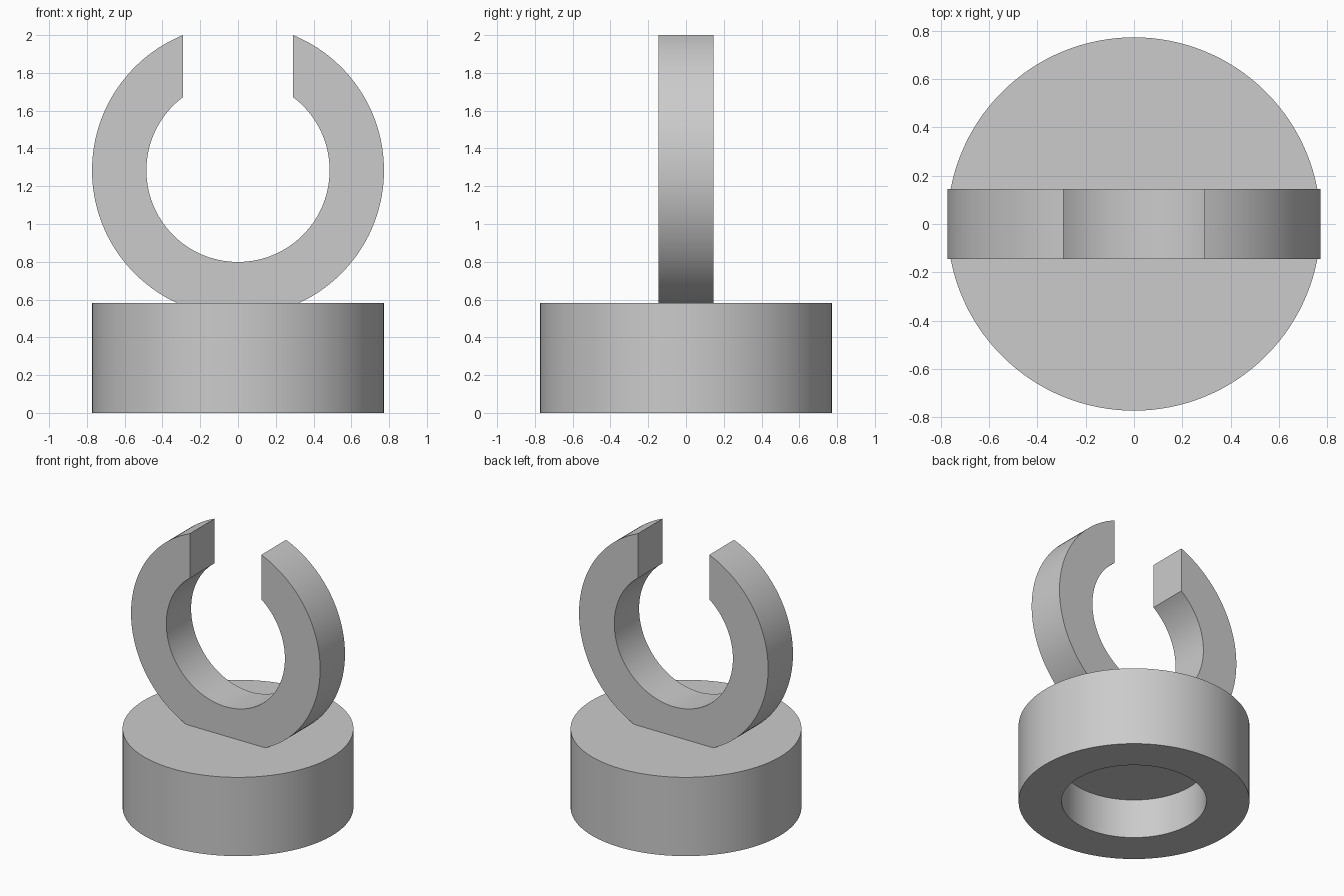
import bpy, bmesh, math
from mathutils import Vector

if "Cube" in bpy.data.objects:
    bpy.data.objects.remove(bpy.data.objects["Cube"])

R_OUT, R_IN = 0.773, 0.485       # shared by base and ring
BASE_H, POCKET = 0.582, 0.29     # base height, depth of the pocket underneath
RING_Z, HALF_Y, HALF_GAP = 1.284, 0.145, 0.292

grey = bpy.data.materials.new("plain grey")
grey.diffuse_color = (0.6, 0.6, 0.6, 1)
grey.use_nodes = True
grey.node_tree.nodes["Principled BSDF"].inputs["Base Color"].default_value = grey.diffuse_color


def finish(name, bm):
    bmesh.ops.recalc_face_normals(bm, faces=bm.faces)
    mesh = bpy.data.meshes.new(name)
    bm.to_mesh(mesh)
    bm.free()
    mesh.materials.append(grey)
    ob = bpy.data.objects.new(name, mesh)
    bpy.context.collection.objects.link(ob)
    bpy.ops.object.select_all(action='DESELECT')
    ob.select_set(True)
    bpy.context.view_layer.objects.active = ob
    bpy.ops.object.shade_smooth_by_angle(angle=math.radians(30))


def arc(radius, start, end, steps):
    return [(radius * math.cos(start + (end - start) * i / steps),
             RING_Z + radius * math.sin(start + (end - start) * i / steps))
            for i in range(steps + 1)]


# Round base: lathed section with a blind pocket in the underside
bm = bmesh.new()
section = [(0, POCKET), (R_IN, POCKET), (R_IN, 0), (R_OUT, 0), (R_OUT, BASE_H), (0, BASE_H)]
verts = [bm.verts.new((x, 0, z)) for x, z in section]
edges = [bm.edges.new(pair) for pair in zip(verts, verts[1:])]
bmesh.ops.spin(bm, geom=verts + edges, cent=(0, 0, 0), axis=(0, 0, 1),
               angle=math.tau, steps=128)
bmesh.ops.remove_doubles(bm, verts=bm.verts, dist=1e-4)
finish("round_base", bm)

# Open ring: outer arcs stop at the base top, inner arc runs between the gap faces
top_out = math.acos(HALF_GAP / R_OUT)
top_in = math.acos(HALF_GAP / R_IN)
bottom = math.asin((BASE_H - RING_Z) / R_OUT)
right = arc(R_OUT, top_out, bottom, 48)
left = [(-x, z) for x, z in reversed(right)]
inner = arc(R_IN, math.pi - top_in, math.tau + top_in, 96)

bm = bmesh.new()
face = bm.faces.new([bm.verts.new((x, -HALF_Y, z)) for x, z in right + left + inner])
ext = bmesh.ops.extrude_face_region(bm, geom=[face], use_keep_orig=True)
bmesh.ops.translate(bm, vec=Vector((0, 2 * HALF_Y, 0)),
                    verts=[g for g in ext["geom"] if isinstance(g, bmesh.types.BMVert)])
finish("open_ring", bm)
